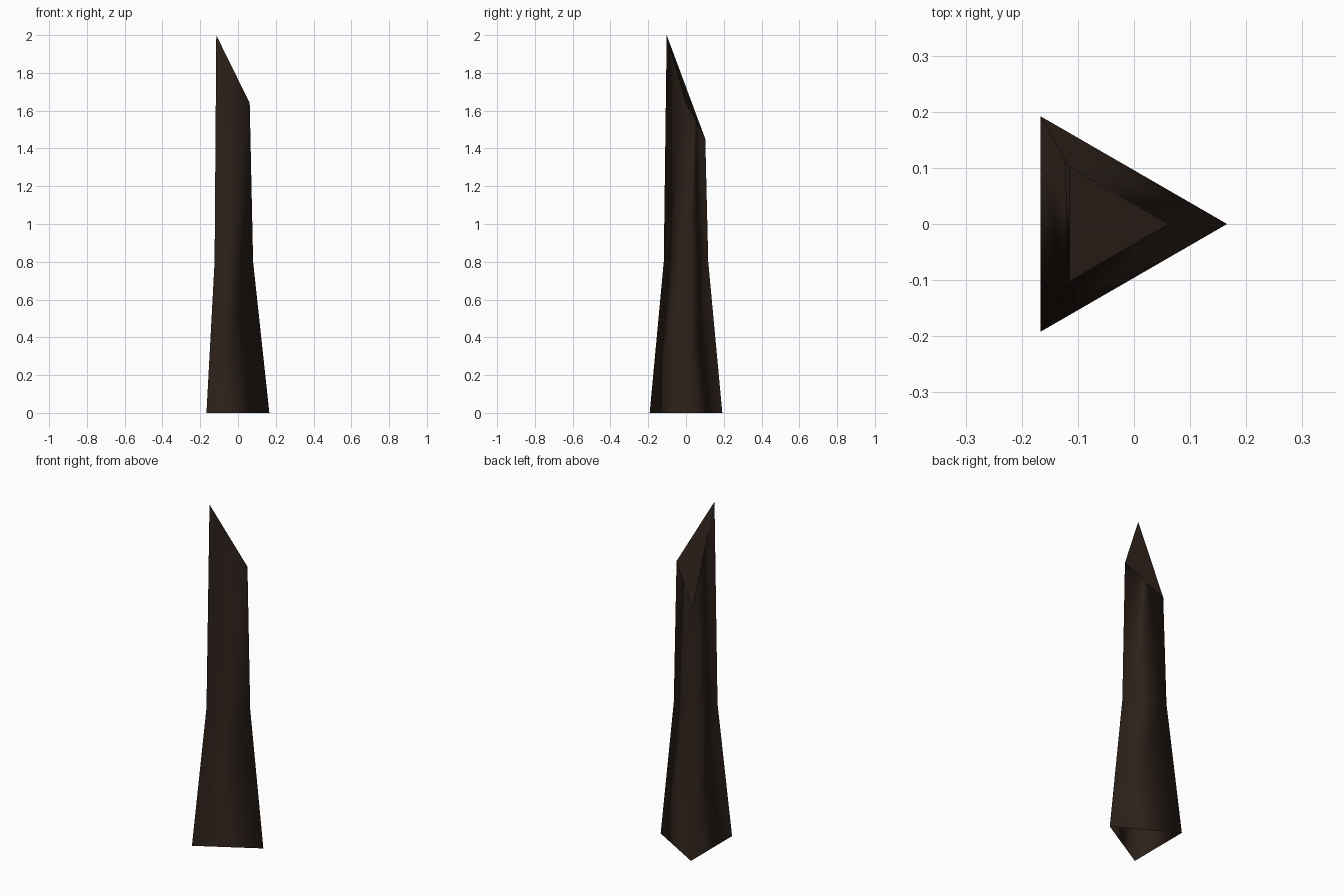
import bpy, bmesh, math

if "Cube" in bpy.data.objects:
    bpy.data.objects.remove(bpy.data.objects["Cube"])

CX = -0.056  # x of the triangle's centre axis


def corners(radius, heights):
    # equilateral triangle, first corner pointing to +x, counter-clockwise
    return [(CX + radius * math.cos(i * math.tau / 3),
             radius * math.sin(i * math.tau / 3), z)
            for i, z in enumerate(heights)]


# flared base, waist, slanted tip
sections = [(0.222, (0, 0, 0)),
            (0.136, (0.8, 0.8, 0.8)),
            (0.118, (1.64, 1.45, 2.0))]

bm = bmesh.new()
rings = [[bm.verts.new(p) for p in corners(r, h)] for r, h in sections]

# smooth walls, open underneath
for low, high in zip(rings, rings[1:]):
    for i in range(3):
        j = (i + 1) % 3
        bm.faces.new((low[i], low[j], high[j], high[i])).smooth = True

# flat slanted cut on top, with a hard rim
cap = bm.faces.new(rings[-1])
for edge in cap.edges:
    edge.smooth = False

mesh = bpy.data.meshes.new("spike")
bm.to_mesh(mesh)
bm.free()

# dark brown wood
mat = bpy.data.materials.new("dark_wood")
mat.diffuse_color = (0.026, 0.015, 0.010, 1)
mat.use_nodes = True
mat.node_tree.nodes["Principled BSDF"].inputs["Base Color"].default_value = mat.diffuse_color
mesh.materials.append(mat)

spike = bpy.data.objects.new("spike", mesh)
bpy.context.collection.objects.link(spike)
